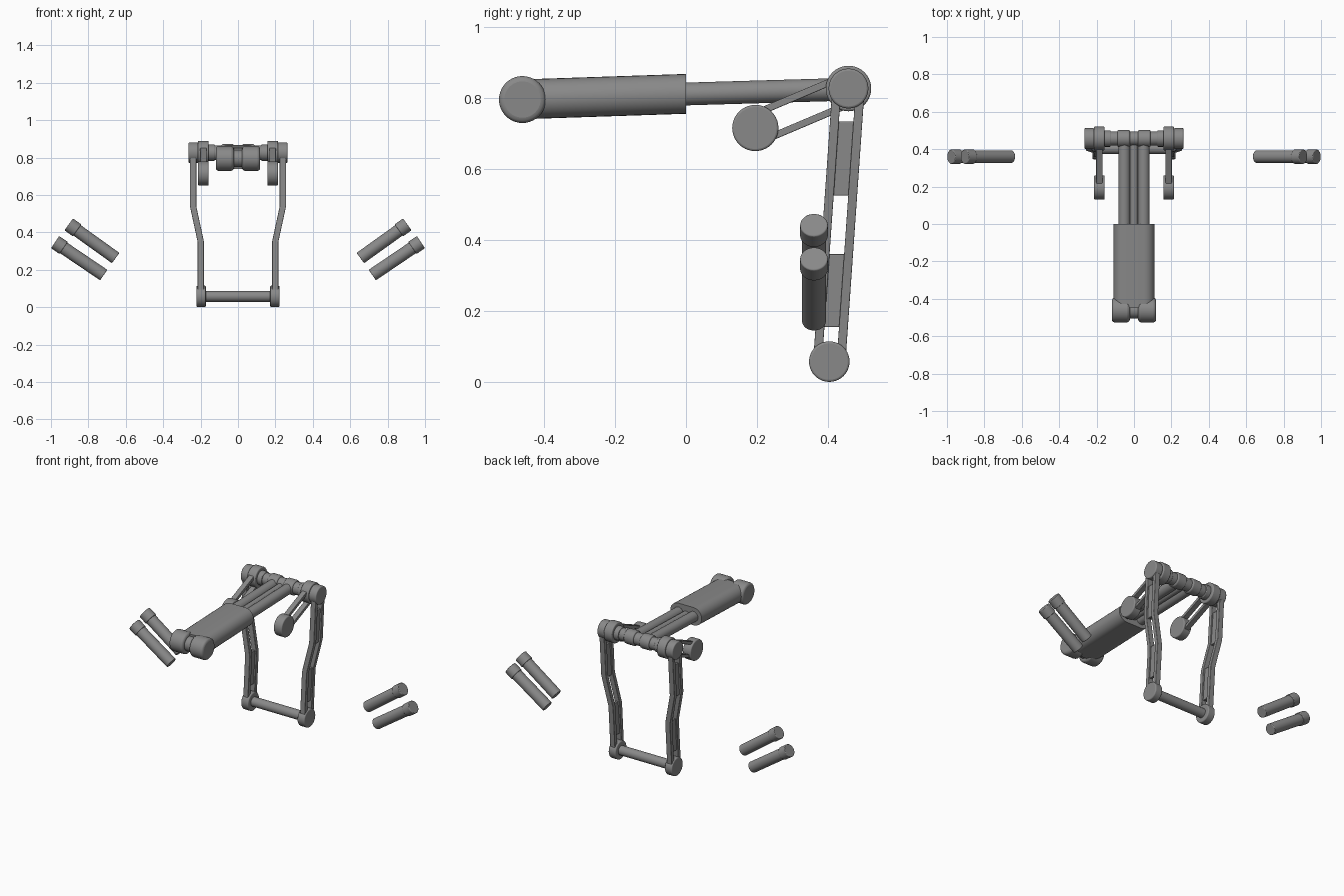
import bpy, bmesh, math
from mathutils import Vector, Matrix

if "Cube" in bpy.data.objects:
    bpy.data.objects.remove(bpy.data.objects["Cube"])

steel = bpy.data.materials.new("grey_steel")
steel.diffuse_color = (0.25, 0.25, 0.25, 1)
steel.use_nodes = True
steel.node_tree.nodes["Principled BSDF"].inputs["Base Color"].default_value = steel.diffuse_color


def finish(name, bm, bevel=0.0):
    bmesh.ops.recalc_face_normals(bm, faces=bm.faces)
    me = bpy.data.meshes.new(name)
    bm.to_mesh(me)
    bm.free()
    me.materials.append(steel)
    ob = bpy.data.objects.new(name, me)
    bpy.context.collection.objects.link(ob)
    if bevel:
        m = ob.modifiers.new("bevel", 'BEVEL')
        m.width, m.segments, m.limit_method = bevel, 3, 'ANGLE'
        m.angle_limit = math.radians(50)
    bpy.ops.object.select_all(action='DESELECT')
    bpy.context.view_layer.objects.active = ob
    ob.select_set(True)
    bpy.ops.object.shade_smooth_by_angle(angle=math.radians(35))
    return ob


def rod(name, a, b, r, bevel=0.0, seg=40):
    a, b = Vector(a), Vector(b)
    d = b - a
    bm = bmesh.new()
    mat = Matrix.Translation((a + b) / 2) @ d.to_track_quat('Z', 'Y').to_matrix().to_4x4()
    bmesh.ops.create_cone(bm, cap_ends=True, segments=seg, radius1=r, radius2=r,
                          depth=d.length, matrix=mat)
    return finish(name, bm, bevel)


def barrel(name, x0, x1, y, z, r, bevel=0.0):
    return rod(name, (x0, y, z), (x1, y, z), r, bevel)


def sweep(name, sections, bevel=0.0):
    """Skin a row of closed cross-sections that share one point count."""
    bm = bmesh.new()
    rings = [[bm.verts.new(p) for p in s] for s in sections]
    n = len(rings[0])
    for r0, r1 in zip(rings, rings[1:]):
        for i in range(n):
            j = (i + 1) % n
            bm.faces.new((r0[i], r0[j], r1[j], r1[i]))
    bm.faces.new(rings[0])
    bm.faces.new(rings[-1])
    return finish(name, bm, bevel)


# Front pivot: two rounded barrels on a thinner pin
FY, FZ = -0.46, 0.795
barrel("front_pivot_pin", -0.06, 0.06, FY, FZ, 0.045)
for s in (-1, 1):
    barrel("front_pivot_barrel", s * 0.022, s * 0.118, FY, FZ, 0.066, 0.015)


# Sleeve with a flat-topped, round-sided section
def stadium(y, z, half_w, r, steps=14):
    pts = []
    for side in (1, -1):
        for i in range(steps + 1):
            t = -math.pi / 2 + math.pi * i / steps
            pts.append((side * (half_w - r + r * math.cos(t)), y, z + side * r * math.sin(t)))
    return pts


sweep("sleeve", [stadium(-0.45, 0.796, 0.11, 0.056), stadium(0, 0.811, 0.11, 0.056)])

# Twin piston rods and the bar between them
RY, RZ = 0.457, 0.826
for s in (-1, 1):
    rod("piston_rod", (s * 0.052, -0.02, 0.81), (s * 0.052, RY, 0.824), 0.032)
rod("piston_centre_bar", (0, -0.02, 0.81), (0, RY, 0.824), 0.021)

# Rear axle with collars
barrel("rear_axle", -0.22, 0.22, RY, RZ, 0.038)
for s in (-1, 1):
    barrel("axle_collar", s * 0.022, s * 0.088, RY, RZ, 0.046, 0.008)
    barrel("axle_spacer", s * 0.125, s * 0.16, RY, RZ, 0.044, 0.004)

# Long leg: centre line as (x, z), the y follows the lean of the leg
BY, BZ = 0.403, 0.058
LEG = [(0.240, RZ), (0.240, 0.54), (0.199, 0.35), (0.199, BZ)]


def leg_y(z):
    return BY + (RY - BY) * (z - BZ) / (RZ - BZ)


def leg_x(z):
    for (x0, z0), (x1, z1) in zip(LEG, LEG[1:]):
        if z >= z1:
            return x0 + (x1 - x0) * (z - z0) / (z1 - z0)
    return LEG[-1][0]


def leg_strip(name, s, zs, y_off, half_x, half_y):
    sections = []
    for z in zs:
        x, y = s * leg_x(z), leg_y(z) + y_off
        sections.append([(x + a * half_x, y + b * half_y, z)
                         for a, b in ((-1, -1), (1, -1), (1, 1), (-1, 1))])
    return sweep(name, sections, 0.003)


for s in (-1, 1):
    # Leg rails, with web plates that leave slots
    for off in (-0.033, 0.033):
        leg_strip("leg_rail", s, [z for _, z in LEG], off, 0.017, 0.0125)
    leg_strip("leg_upper_web", s, [0.733, 0.525], 0, 0.008, 0.024)
    leg_strip("leg_lower_web", s, [0.36, 0.155], 0, 0.008, 0.024)
    barrel("leg_top_hub", s * 0.213, s * 0.264, RY, RZ, 0.056, 0.006)
    barrel("leg_foot_hub", s * 0.172, s * 0.222, BY, BZ, 0.057, 0.006)

    # Short forward arm: two parallel bars between two discs
    AY, AZ = 0.195, 0.715
    barrel("arm_rear_hub", s * 0.157, s * 0.214, RY, RZ, 0.064, 0.006)
    barrel("arm_front_hub", s * 0.157, s * 0.214, AY, AZ, 0.065, 0.006)
    d = Vector((0, RY - AY, RZ - AZ)).normalized()
    n = Vector((0, -d.z, d.y))
    for off in (-0.041, 0.037):
        ends = []
        for p in (Vector((s * 0.185, AY, AZ)) + d * 0.02, Vector((s * 0.185, RY, RZ)) - d * 0.02):
            c = p + n * off
            ends.append([c + Vector((a * 0.017, 0, 0)) + n * (b * 0.010)
                         for a, b in ((-1, -1), (1, -1), (1, 1), (-1, 1))])
        sweep("arm_bar", ends, 0.003)

    # Loose pins, each with a wider head
    for (x0, z0), (x1, z1) in (((0.654, 0.263), (0.905, 0.443)), ((0.718, 0.172), (0.978, 0.348))):
        a, b = Vector((s * x0, 0.36, z0)), Vector((s * x1, 0.36, z1))
        u = (b - a).normalized()
        rod("pin_shaft", a, b - u * 0.03, 0.034, 0.004)
        rod("pin_head", b - u * 0.055, b, 0.039, 0.004)

# Bottom cross bar
barrel("cross_bar", -0.18, 0.18, BY, BZ, 0.029)
